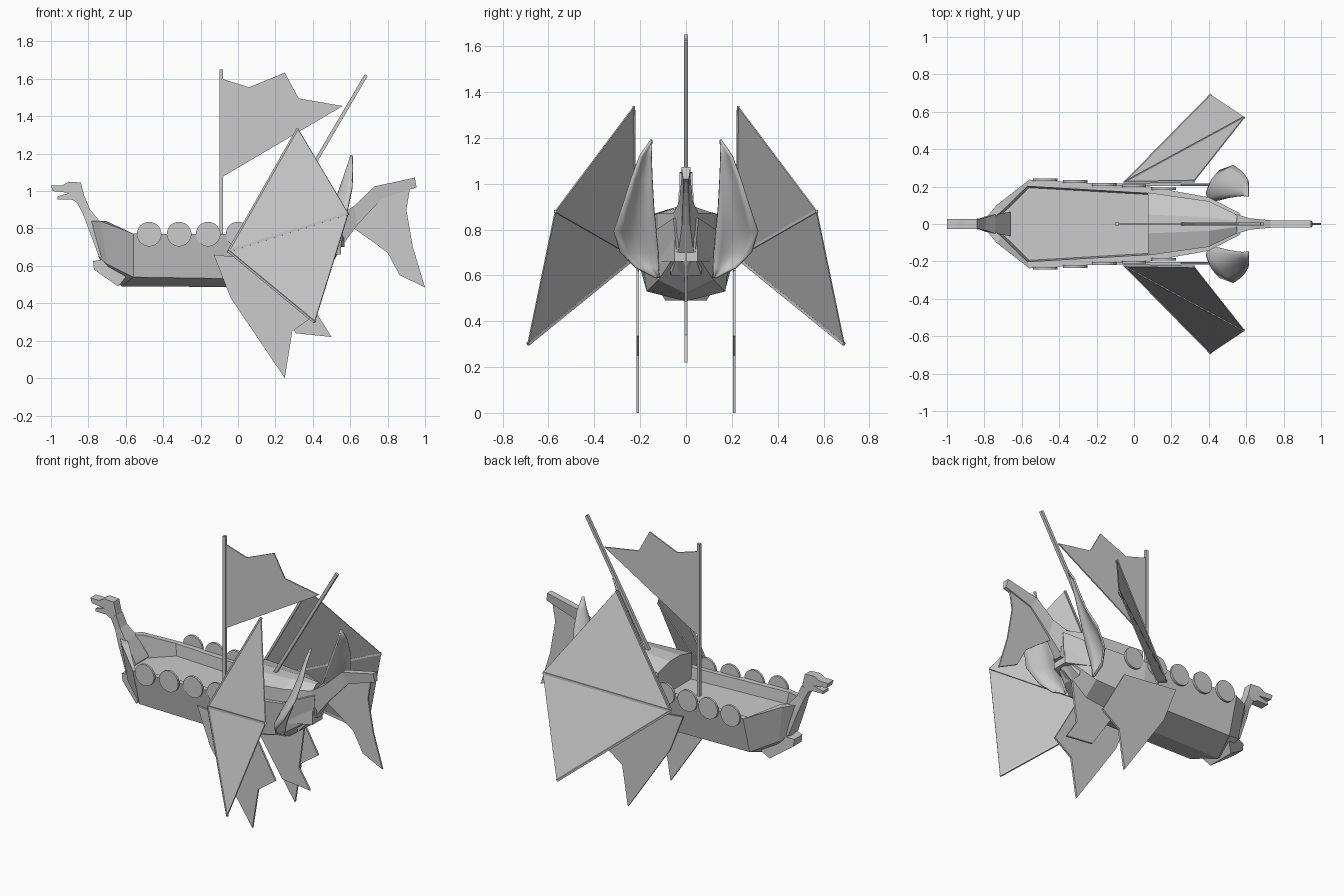
import bpy, bmesh, math
from mathutils import Vector

if "Cube" in bpy.data.objects:
    bpy.data.objects.remove(bpy.data.objects["Cube"])


def make(name, verts, faces, thick=0.0, smooth=False):
    me = bpy.data.meshes.new(name)
    me.from_pydata([Vector(v) for v in verts], [], faces)
    bm = bmesh.new()
    bm.from_mesh(me)
    bmesh.ops.recalc_face_normals(bm, faces=bm.faces)
    bm.to_mesh(me)
    bm.free()
    ob = bpy.data.objects.new(name, me)
    bpy.context.collection.objects.link(ob)
    if thick:
        m = ob.modifiers.new("thickness", 'SOLIDIFY')
        m.thickness = thick
        m.offset = 0
    if smooth:
        me.shade_smooth()
    return ob


def loft(name, rings):
    n = len(rings[0])
    faces = [(i * n + j, i * n + (j + 1) % n, (i + 1) * n + (j + 1) % n, (i + 1) * n + j)
             for i in range(len(rings) - 1) for j in range(n)]
    faces += [tuple(range(n)), tuple(range((len(rings) - 1) * n, len(rings) * n))]
    return make(name, [v for r in rings for v in r], faces)


def plate(name, pts, y, thick):
    # flat outline in x-z given thickness along y
    return loft(name, [[(x, y + s * thick / 2, z) for x, z in pts] for s in (-1, 1)])


def bar(name, a, b, r, sides=4):
    a, b = Vector(a), Vector(b)
    q = (b - a).to_track_quat('Z', 'Y')
    rings = []
    for p in (a, b):
        rings.append([p + q @ Vector((r * math.cos(t), r * math.sin(t), 0))
                      for t in [2 * math.pi * (k + .5) / sides for k in range(sides)]])
    return loft(name, rings)


# hull: top (x,w,z), chine (x,w,z), keel (x,z) per station, with an open deck well
stations = [
    ((-.79, .035, .84), (-.745, .03, .65), (-.73, .61)),
    ((-.735, .10, .84), (-.70, .085, .61), (-.66, .52)),
    ((-.56, .237, .772), (-.56, .172, .54), (-.62, .49)),
    ((.08, .20, .77), (.08, .172, .53), (.10, .487)),
    ((.40, .143, .79), (.38, .12, .58), (.36, .52)),
    ((.57, .055, .85), (.55, .04, .70), (.52, .64)),
]
rings = []
for (tx, tw, tz), (cx, cw, cz), (kx, kz) in stations:
    rim = max(tw - .035, tw * .7)
    dx = tx + (.04 if tx < -.7 else 0)
    half = [(cx, cw, cz), (tx, tw, tz), (dx - .01, rim, tz), (dx, rim - .008, .70)]
    rings.append([(kx, 0, kz)] + half + [(x, -y, z) for x, y, z in reversed(half)])
loft("hull", rings)

# chin under the bow
loft("bow_chin", [[(x, s * w, z) for x, z, w in
                   ((-.775, .625, .04), (-.77, .58, .04), (-.64, .49, .09), (-.60, .54, .12), (-.70, .64, .06))]
                  for s in (-1, 1)])

# raised stern cabin with slightly crowned roof
loft("stern_cabin", [
    [(x, -w, .66), (x, -w, z), (x, -w * .3, z + .03), (x, w * .3, z + .03), (x, w, z), (x, w, .66)]
    for x, w, z in ((.075, .168, .86), (.40, .122, .87), (.55, .05, .87))])

# bow neck, widening down into the hull
loft("neck", [[(xf, -w, zf), (xf, w, zf), (xb, w * 1.3, zb), (xb, -w * 1.3, zb)]
              for xf, zf, xb, zb, w in ((-.74, .64, -.66, .72, .05), (-.80, .80, -.74, .84, .04),
                                        (-.83, .88, -.79, .90, .027), (-.865, .945, -.82, .97, .024))])

# beast head with open jaw
plate("beast_head", [(-.865, .94), (-.89, .955), (-.965, .955), (-.965, .972), (-.90, .99), (-.99, 1.0),
                     (-1.0, 1.03), (-.94, 1.03), (-.905, 1.05), (-.84, 1.046), (-.82, .965)], 0, .055)

# tail rising from the stern
loft("tail", [[(xl, -w * .6, zl), (xl, w * .6, zl), (xu, w, zu), (xu, -w, zu)]
              for xl, zl, xu, zu, w in ((.46, .60, .42, .87, .11), (.55, .70, .54, .87, .055),
                                        (.64, .82, .62, .92, .03), (.77, .96, .73, 1.025, .02),
                                        (.955, 1.02, .945, 1.072, .02))])
plate("tail_fin", [(.62, .80), (.75, .96), (.92, 1.02), (.90, .90), (.935, .70), (1.0, .485),
                   (.865, .55), (.80, .67), (.72, .73)], 0, .01)

# masts and flag
bar("main_mast", (-.09, 0, .69), (-.09, 0, 1.65), .013)
bar("stern_mast", (.24, 0, .86), (.685, 0, 1.62), .013)
plate("flag", [(-.085, 1.60), (.06, 1.555), (.25, 1.633), (.325, 1.495), (.56, 1.455), (-.085, 1.075)], 0, .008)

# rudder below the keel
plate("rudder", [(.14, .50), (.31, .24), (.50, .22), (.425, .34), (.46, .60)], 0, .012)

# stern shell rows: z, inner (x,y), outer (x,y)
shell_rows = [(.59, .405, .118, .405, .13), (.635, .41, .12, .42, .22), (.70, .43, .122, .46, .285),
              (.79, .47, .13, .535, .313), (.90, .51, .14, .585, .275), (1.02, .55, .146, .61, .237),
              (1.12, .585, .15, .613, .20), (1.19, .605, .147, .612, .152)]

for s, side in ((-1, "front"), (1, "back")):
    # side sail with three spars
    root = (-.05, s * .222, .68)
    tips = [(.32, s * .228, 1.335), (.59, s * .57, .88), (.41, s * .69, .30)]
    make(side + "_wing_sail", [root] + tips, [(0, 1, 2), (0, 2, 3)], .006)
    for i, t in enumerate(tips):
        bar(f"{side}_wing_spar_{i}", root, t, .009)

    # hanging fin below the wing
    plate(side + "_lower_fin", [(-.13, .66), (-.04, .43), (.25, 0), (.29, .25), (.41, .335), (.25, .62)],
          s * .21, .012)

    # round shields along the rail
    for i, (x, y) in enumerate([(-.475, .238), (-.315, .228), (-.16, .212), (0, .205), (.16, .19)]):
        bar(f"{side}_shield_{i}", (x, s * (y - .008), .77), (x, s * (y + .006), .77), .066, 20)

    # curved shell beside the tail
    verts, n = [], 7
    for z, xi, yi, xo, yo in shell_rows:
        for k in range(n):
            t = k / (n - 1)
            bulge = .25 * (yo - yi) * math.sin(math.pi * t)
            verts.append((xi + (xo - xi) * t - bulge, s * (yi + (yo - yi) * t), z))
    faces = [(r * n + k, r * n + k + 1, (r + 1) * n + k + 1, (r + 1) * n + k)
             for r in range(len(shell_rows) - 1) for k in range(n - 1)]
    make(side + "_stern_shell", verts, faces, .01, smooth=True)
